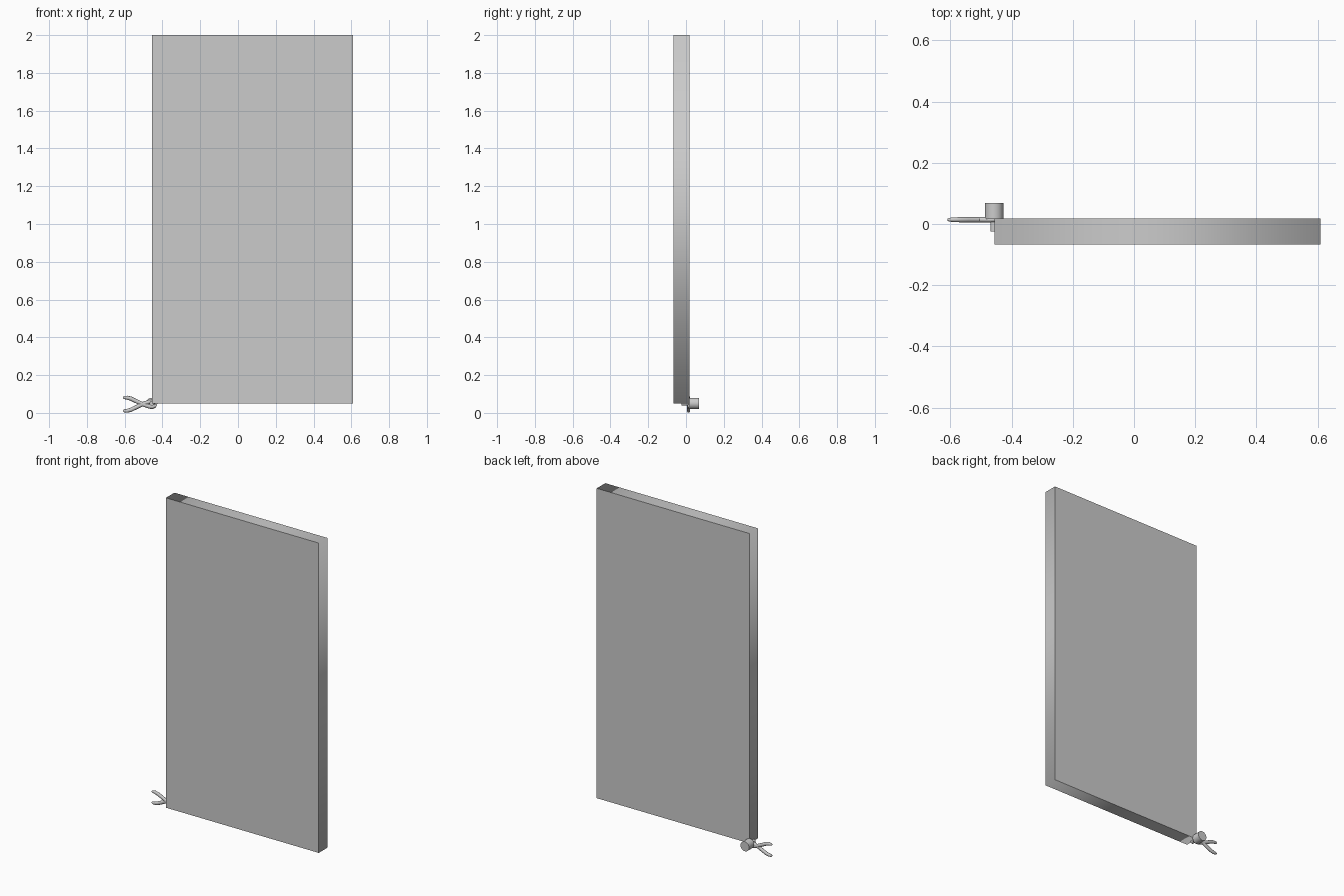
import bpy, bmesh, math
from mathutils import Matrix, Vector

if "Cube" in bpy.data.objects:
    bpy.data.objects.remove(bpy.data.objects["Cube"])


def finish(name, bm, angle=None):
    mesh = bpy.data.meshes.new(name)
    bmesh.ops.recalc_face_normals(bm, faces=bm.faces)
    bm.to_mesh(mesh)
    bm.free()
    ob = bpy.data.objects.new(name, mesh)
    bpy.context.collection.objects.link(ob)
    if angle:
        bpy.ops.object.select_all(action='DESELECT')
        ob.select_set(True)
        bpy.context.view_layer.objects.active = ob
        bpy.ops.object.shade_smooth_by_angle(angle=math.radians(angle))
    return ob


def cylinder_y(name, x, z, r, y0, y1, sides=24):
    bm = bmesh.new()
    m = Matrix.Translation((x, (y0 + y1) / 2, z)) @ Matrix.Rotation(math.pi / 2, 4, 'X')
    bmesh.ops.create_cone(bm, cap_ends=True, segments=sides, radius1=r, radius2=r,
                          depth=y1 - y0, matrix=m)
    return finish(name, bm, 40)


def prong(name, pts, y, sides=10):
    # Tube through (x, z, radius) points, slightly flattened in y
    bm = bmesh.new()
    rings = []
    for i, (x, z, r) in enumerate(pts):
        a, b = pts[max(i - 1, 0)], pts[min(i + 1, len(pts) - 1)]
        t = Vector((b[0] - a[0], 0, b[1] - a[1])).normalized()
        n = Vector((-t.z, 0, t.x))
        ring = []
        for k in range(sides):
            u = 2 * math.pi * k / sides
            p = Vector((x, y, z)) + n * r * math.cos(u)
            p.y += 0.8 * r * math.sin(u)
            ring.append(bm.verts.new(p))
        rings.append(ring)
    for a, b in zip(rings, rings[1:]):
        for k in range(sides):
            j = (k + 1) % sides
            bm.faces.new((a[k], a[j], b[j], b[k]))
    bm.faces.new(rings[0])
    bm.faces.new(rings[-1])
    return finish(name, bm, 60)


# Large door panel: rim shaded smooth around its corners, flat front and back
bm = bmesh.new()
size, centre = (1.064, 0.085, 1.95), (0.077, -0.0245, 1.025)
bmesh.ops.create_cube(bm, size=1, matrix=Matrix.Translation(centre) @ Matrix.Diagonal((*size, 1)))
bm.normal_update()
for f in bm.faces:
    f.smooth = True
    if abs(f.normal.y) > 0.9:
        for e in f.edges:
            e.smooth = False
finish("door_panel", bm)

# Knob behind the lower corner, and its pivot pin
cylinder_y("knob", -0.457, 0.05, 0.030, 0.016, 0.068)
cylinder_y("pivot_pin", -0.457, 0.05, 0.012, -0.024, 0.03, 16)

# Two crossing curved handles
path = [(-0.609, 0.034, 0.004), (-0.603, 0.035, 0.008), (-0.588, 0.035, 0.010),
        (-0.568, 0.030, 0.011), (-0.545, 0.019, 0.011), (-0.52, 0.007, 0.011),
        (-0.495, -0.004, 0.011), (-0.47, -0.012, 0.011), (-0.452, -0.014, 0.010),
        (-0.436, -0.008, 0.007)]
for name, s in (("upper_handle", 1), ("lower_handle", -1)):
    prong(name, [(x, 0.046 + s * z, r) for x, z, r in path], 0.014)
